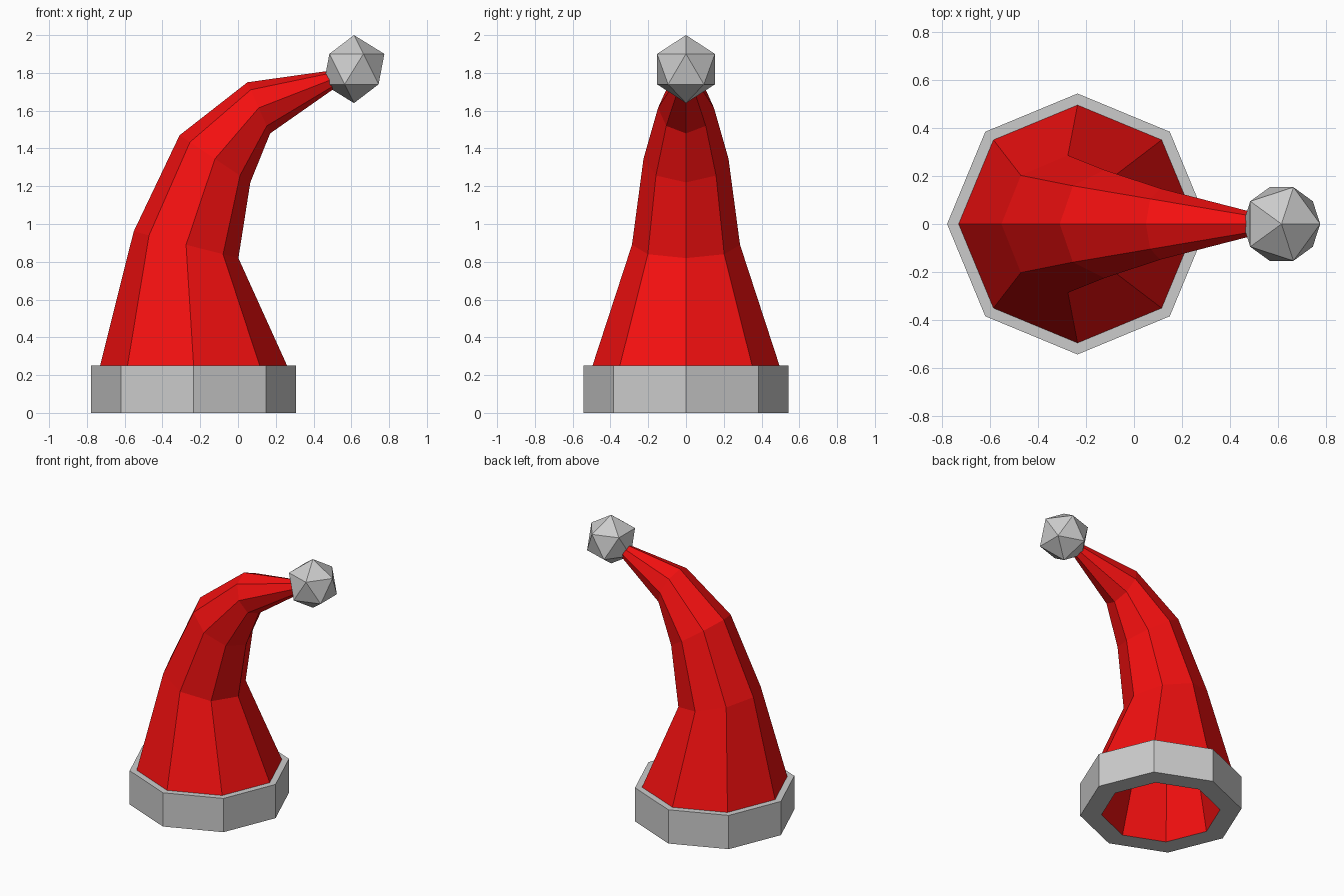
import bpy, bmesh
from math import sin, cos, pi, radians

if "Cube" in bpy.data.objects:
    bpy.data.objects.remove(bpy.data.objects["Cube"])

SIDES = 8
CX = -0.235


def ring(bm, x, z, r, tilt):
    """Octagon centred at (x, 0, z), tipped towards +x by tilt degrees."""
    t = radians(tilt)
    return [bm.verts.new((x + r * cos(a) * cos(t), r * sin(a), z - r * cos(a) * sin(t)))
            for a in (2 * pi * i / SIDES for i in range(SIDES))]


def loft(name, sections, caps=False, closed=False):
    bm = bmesh.new()
    rings = [ring(bm, *s) for s in sections]
    pairs = list(zip(rings, rings[1:]))
    if closed:
        pairs.append((rings[-1], rings[0]))
    for lo, hi in pairs:
        for i in range(SIDES):
            j = (i + 1) % SIDES
            bm.faces.new((lo[i], lo[j], hi[j], hi[i]))
    if caps:
        bm.faces.new(rings[0][::-1])
        bm.faces.new(rings[-1])
    bmesh.ops.recalc_face_normals(bm, faces=bm.faces)
    mesh = bpy.data.meshes.new(name)
    bm.to_mesh(mesh)
    bm.free()
    obj = bpy.data.objects.new(name, mesh)
    bpy.context.collection.objects.link(obj)
    return obj


# Curved cloth cone: x, z, radius, tilt of each section
outer = [(CX, 0.25, 0.495, 0), (-0.275, 0.89, 0.286, 14.3), (-0.122, 1.345, 0.225, 33.7),
         (0.11, 1.615, 0.148, 66), (0.56, 1.79, 0.032, 72)]
# Hollow inside, running down to the opening in the band
inner = [(CX, 0, 0.40, 0), (-0.275, 0.89, 0.20, 14.3), (-0.122, 1.345, 0.14, 33.7),
         (0.10, 1.605, 0.07, 66)]
cone = loft("hat_cone", inner[::-1] + outer, caps=True)
red = bpy.data.materials.new("red_cloth")
red.diffuse_color = (0.9, 0.005, 0.005, 1)
red.use_nodes = True
red.node_tree.nodes["Principled BSDF"].inputs["Base Color"].default_value = red.diffuse_color
cone.data.materials.append(red)

# Octagonal brim band
loft("brim_band", [(CX, 0, 0.40, 0), (CX, 0, 0.543, 0), (CX, 0.25, 0.543, 0), (CX, 0.25, 0.493, 0)],
     closed=True)

# Pompom on the tip
bpy.ops.mesh.primitive_ico_sphere_add(subdivisions=1, radius=0.18, location=(0.614, 0, 1.82))
bpy.context.object.name = "pompom"
